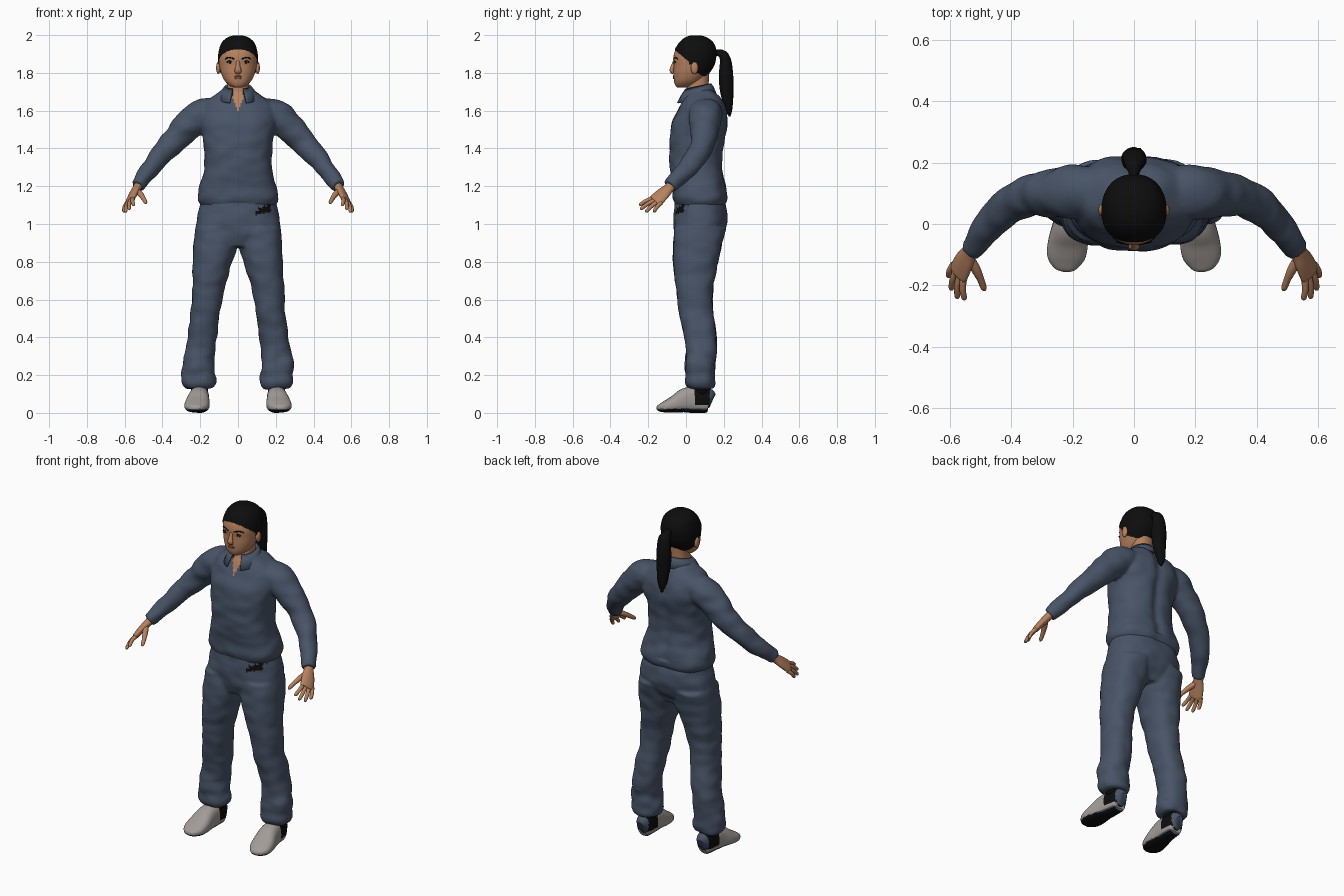
import bpy, bmesh, math
from math import sin, cos, pi, exp, radians
from mathutils import Vector, Matrix, noise
from mathutils.bvhtree import BVHTree

cube = bpy.data.objects.get("Cube")
if cube:
    bpy.data.objects.remove(cube)


def material(name, r, g, b):
    m = bpy.data.materials.new(name)
    m.use_nodes = True
    m.diffuse_color = (r, g, b, 1)
    node = next(n for n in m.node_tree.nodes if n.type == "BSDF_PRINCIPLED")
    node.inputs["Base Color"].default_value = (r, g, b, 1)
    node.inputs["Roughness"].default_value = 0.8
    return m


CLOTH = material("blue grey cloth", 0.065, 0.088, 0.135)
SKIN = material("skin", 0.47, 0.22, 0.115)
HAIR = material("black", 0.004, 0.004, 0.004)
SHOE = material("shoe grey", 0.36, 0.33, 0.31)
LIPS = material("lips", 0.30, 0.115, 0.075)
WHITE = material("eye white", 0.5, 0.45, 0.4)


def spline(keys, steps):
    """Catmull-Rom interpolation through tuples."""
    rows = [Vector(k) for k in keys]
    out = []
    for i in range(len(rows) - 1):
        a, b = rows[max(i - 1, 0)], rows[i]
        c, d = rows[i + 1], rows[min(i + 2, len(rows) - 1)]
        for j in range(steps):
            t = j / steps
            out.append(b + (c - a) * (t / 2) + (a * 2 - b * 5 + c * 4 - d) * (t * t / 2)
                       + (b * 3 - a - c * 3 + d) * (t ** 3 / 2))
    return out + [rows[-1]]


def skin_rings(bm, rings):
    """Bridge closed rings of points and cap both ends."""
    loops = [[bm.verts.new(p) for p in ring] for ring in rings]
    n = len(loops[0])
    for a, b in zip(loops, loops[1:]):
        for i in range(n):
            bm.faces.new((a[i], a[(i + 1) % n], b[(i + 1) % n], b[i]))
    bm.faces.new(loops[0])
    bm.faces.new(loops[-1])


def oval(n, power):
    pts = []
    for i in range(n):
        c, s = cos(2 * pi * i / n), sin(2 * pi * i / n)
        pts.append((math.copysign(abs(c) ** (2 / power), c),
                    math.copysign(abs(s) ** (2 / power), s)))
    return pts


def stack(bm, keys, side=1, n=48, steps=6, power=2.3):
    """Level rings; each key is height, x, half width, front y, back y."""
    rings = []
    for z, x, w, front, back in spline(keys, steps):
        rings.append([(side * (x + w * u), (front + back) / 2 + (back - front) / 2 * v, z)
                      for u, v in oval(n, power)])
    skin_rings(bm, rings)


def tube(bm, keys, ref, side=1, n=24, steps=5, power=2):
    """Rings square to a path; each key is x, y, z, radius along ref, other radius."""
    rows = spline(keys, steps)
    rings = []
    for i, row in enumerate(rows):
        p = Vector(row[:3])
        tangent = (Vector(rows[min(i + 1, len(rows) - 1)][:3])
                   - Vector(rows[max(i - 1, 0)][:3])).normalized()
        u = Vector(ref)
        u = (u - tangent * u.dot(tangent)).normalized()
        v = tangent.cross(u)
        ring = [p + u * (a * row[3]) + v * (b * row[4]) for a, b in oval(n, power)]
        rings.append([(side * q.x, q.y, q.z) for q in ring])
    skin_rings(bm, rings)


def ball(bm, centre, size):
    bmesh.ops.create_uvsphere(bm, u_segments=20, v_segments=12, radius=1,
                              matrix=Matrix.Translation(centre) @ Matrix.Diagonal((*size, 1)))


def finish(bm, name, mats, rule=None, voxel=0, folds=None):
    bmesh.ops.recalc_face_normals(bm, faces=bm.faces)
    mesh = bpy.data.meshes.new(name)
    bm.to_mesh(mesh)
    bm.free()
    ob = bpy.data.objects.new(name, mesh)
    bpy.context.collection.objects.link(ob)
    if voxel:  # fuse overlapping volumes into one soft garment
        fuse = ob.modifiers.new("fuse", "REMESH")
        fuse.mode = "VOXEL"
        fuse.voxel_size = voxel
        soft = ob.modifiers.new("soften", "SMOOTH")
        soft.iterations = 6
        bpy.context.view_layer.update()
        mesh = bpy.data.meshes.new_from_object(ob.evaluated_get(bpy.context.evaluated_depsgraph_get()))
        ob.modifiers.clear()
        ob.data = mesh
    if folds:
        shifts = [v.normal * folds(v.co) for v in mesh.vertices]
        for v, shift in zip(mesh.vertices, shifts):
            v.co += shift
    mesh.materials.clear()
    for m in mats:
        mesh.materials.append(m)
    if rule:
        for p in mesh.polygons:
            p.material_index = rule(p.center, p.normal)
    mesh.shade_smooth()
    return ob


def wrinkle(p):
    return 0.007 * noise.noise(Vector((p.x * 11, p.y * 11, p.z * 17)))


# Shirt: torso and sleeves
bm = bmesh.new()
stack(bm, [(1.09, 0, .19, -.05, .195), (1.13, 0, .213, -.068, .22), (1.19, 0, .207, -.07, .213),
           (1.27, 0, .182, -.083, .195), (1.36, 0, .177, -.088, .195), (1.45, 0, .185, -.085, .205),
           (1.53, 0, .2, -.075, .222), (1.6, 0, .195, -.045, .215), (1.65, 0, .17, -.02, .195),
           (1.69, 0, .115, 0, .165), (1.715, 0, .07, .005, .13)], power=2.5)
for s in (1, -1):
    tube(bm, [(.12, .1, 1.6, .085, .07), (.2, .105, 1.575, .088, .084), (.27, .1, 1.515, .078, .08),
              (.33, .095, 1.45, .066, .07), (.4, .065, 1.375, .061, .061), (.46, .01, 1.3, .055, .051),
              (.515, -.06, 1.225, .043, .041), (.533, -.085, 1.2, .04, .037)], (0, 1, 0), s)
finish(bm, "shirt", [CLOTH, SKIN],
       lambda c, n: int(c.z > 1.6 and c.y < .05 and abs(c.x) < .4 * (c.z - 1.6)), .008,
       lambda p: wrinkle(p) - (.012 * exp(-(p.x / .03) ** 2) if p.y > .1 and p.z > 1.15 else 0))

# Collar: folded band, open at the front
bm = bmesh.new()
rows = []
for i in range(33):
    a = radians(22 + 316 * i / 32)
    f = (1 + cos(a)) / 2
    row = []
    for r, z in ((.066, 1.67), (.07, 1.745 - .03 * f), (.083 + .01 * f, 1.73 - .045 * f),
                 (.1 + .018 * f, 1.69 - .05 * f)):
        row.append(bm.verts.new((r * sin(a), .062 - r * cos(a), z)))
    rows.append(row)
for a, b in zip(rows, rows[1:]):
    for j in range(3):
        bm.faces.new((a[j], b[j], b[j + 1], a[j + 1]))
collar = finish(bm, "collar", [CLOTH])
collar.modifiers.new("thickness", "SOLIDIFY").thickness = .006

# Trousers: hips and legs, with a dark patch by the left pocket
bm = bmesh.new()
stack(bm, [(.88, 0, .19, -.04, .16), (.95, 0, .228, -.063, .2), (1.02, 0, .222, -.065, .22),
           (1.1, 0, .203, -.062, .21), (1.18, 0, .185, -.055, .19)])
for s in (1, -1):
    stack(bm, [(.13, .205, .072, .015, .145), (.17, .205, .09, -.005, .152), (.25, .21, .085, -.005, .152),
               (.35, .197, .079, 0, .163), (.45, .183, .077, -.02, .157), (.55, .17, .078, -.042, .143),
               (.65, .158, .085, -.052, .143), (.78, .137, .1, -.066, .165), (.88, .12, .117, -.066, .187),
               (.98, .113, .113, -.062, .213)], s)


def pocket(c, n):
    wobble = .02 * noise.noise(c * 60)
    return int(c.y < .03 and .1 < c.x + wobble < .18 and abs(c.z + wobble - 1.05 - .2 * c.x) < .019)


finish(bm, "trousers", [CLOTH, HAIR], pocket, .008,
       lambda p: wrinkle(p) * (1.5 if p.z < .3 else 1))

# Shoes with dark soles and heels
def shoe_colour(c, n):
    if n.z < -.6:
        return 1
    if c.z < .022 or c.y > .125:
        return 2
    return int(c.y > .045 and c.z > .04)


for s, label in ((1, "left"), (-1, "right")):
    bm = bmesh.new()
    tube(bm, [(.2, .138, .06, .02, .035), (.2, .12, .066, .042, .064), (.203, .06, .07, .05, .07),
              (.208, 0, .066, .056, .066), (.215, -.06, .046, .065, .046), (.222, -.11, .032, .061, .031),
              (.225, -.145, .025, .036, .017), (.226, -.155, .023, .012, .006)],
         (1, 0, 0), s, n=40, steps=7, power=2.5)
    finish(bm, label + "_shoe", [SHOE, HAIR, CLOTH], shoe_colour)
    bm = bmesh.new()
    stack(bm, [(.09, .203, .045, .03, .125), (.2, .203, .045, .03, .125)], s, n=24, steps=2)
    finish(bm, label + "_sock", [HAIR])

    # Hands: palm, thumb and four fingers
    bm = bmesh.new()
    tube(bm, [(.52, -.065, 1.215, .028, .024), (.535, -.09, 1.19, .028, .022), (.552, -.12, 1.162, .038, .02),
              (.571, -.158, 1.126, .042, .016), (.574, -.166, 1.119, .036, .01)], (.5, .8, -.4), s)
    tips = [(.553, -.248, 1.1), (.577, -.243, 1.078), (.597, -.215, 1.063), (.606, -.172, 1.064)]
    for i, tip in enumerate(tips):
        base = Vector((.556, -.178, 1.135)).lerp(Vector((.587, -.132, 1.112)), i / 3)
        end = Vector(tip)
        mid = base.lerp(end, .5) + Vector((.004, 0, .004))
        tube(bm, [(*base, .012, .012), (*mid, .0105, .0105), (*base.lerp(end, .9), .009, .009),
                  (*end, .003, .003)], (1, 0, 0), s, n=12)
    tube(bm, [(.54, -.105, 1.18, .016, .016), (.517, -.145, 1.158, .016, .015), (.5, -.18, 1.135, .012, .012),
              (.49, -.208, 1.116, .01, .01), (.487, -.217, 1.109, .003, .003)], (1, 0, 0), s, n=12)
    finish(bm, label + "_hand", [SKIN])

# Head
skull = [(1.722, 0, .022, -.045, .0), (1.735, 0, .048, -.057, .05), (1.76, 0, .072, -.064, .085),
         (1.8, 0, .09, -.066, .12), (1.84, 0, .099, -.065, .145), (1.88, 0, .101, -.067, .155),
         (1.92, 0, .096, -.057, .156), (1.955, 0, .081, -.032, .14), (1.982, 0, .05, 0, .105),
         (1.993, 0, .016, .03, .07)]
bm = bmesh.new()
stack(bm, skull, n=64, steps=8, power=2.2)
surface = BVHTree.FromBMesh(bm)
finish(bm, "head", [SKIN])


def on_face(x, z):
    return surface.ray_cast(Vector((x, -1, z)), Vector((0, 1, 0)))[0]


# Neck, nose and ears
bm = bmesh.new()
stack(bm, [(1.6, 0, .07, -.01, .14), (1.68, 0, .06, .0, .125), (1.74, 0, .056, .005, .12),
           (1.82, 0, .06, .0, .125)])
finish(bm, "neck", [SKIN])
bm = bmesh.new()
tube(bm, [(0, -.061, 1.866, .009, .006), (0, -.069, 1.838, .011, .01), (0, -.075, 1.813, .018, .012),
          (0, -.066, 1.798, .014, .008)], (1, 0, 0))
finish(bm, "nose", [SKIN])
bm = bmesh.new()
for s in (1, -1):
    ball(bm, (s * .104, .045, 1.826), (.012, .02, .032))
finish(bm, "ears", [SKIN])

# Painted face: eyes, brows and lips as thin plates
whites, dark, lips = bmesh.new(), bmesh.new(), bmesh.new()
for s in (1, -1):
    p = on_face(s * .041, 1.858)
    ball(dark, p, (.02, .003, .0075))
    ball(whites, p + Vector((0, -.0015, -.001)), (.014, .003, .0042))
    ball(dark, p + Vector((0, -.003, 0)), (.006, .003, .005))
    arch = [on_face(s * x, z) for x, z in ((.018, 1.873), (.035, 1.879), (.052, 1.881), (.068, 1.873))]
    tube(dark, [(*q, .003, .0035) for q in arch], (0, 1, 0), n=10)
for z, w, h in ((1.781, .023, .005), (1.773, .02, .006)):
    ball(lips, on_face(0, z), (w, .0045, h))
finish(whites, "eye_whites", [WHITE])
finish(dark, "eyes_and_brows", [HAIR])
finish(lips, "lips", [LIPS])


# Hair cap, trimmed along the hairline
def has_hair(c):
    if c.y < .02:
        return c.z > 1.927 - .85 * (c.y + .065)
    if c.y < .055:
        return c.z > 1.845
    return c.z > 1.8 - .45 * (c.y - .055)


bm = bmesh.new()
stack(bm, [(z + (.006 if z > 1.95 else 0), x, w + .005, f - .004, b + .005) for z, x, w, f, b in skull],
      n=96, steps=12, power=2.2)
bare = [f for f in bm.faces if not has_hair(f.calc_center_median())]
bmesh.ops.delete(bm, geom=bare, context="FACES")
finish(bm, "hair_cap", [HAIR])

# Ponytail
bm = bmesh.new()
tube(bm, [(0, .13, 1.9, .02, .02), (0, .165, 1.907, .018, .018), (0, .195, 1.895, .03, .024),
          (0, .21, 1.86, .037, .031), (0, .212, 1.78, .042, .039), (0, .216, 1.7, .038, .035),
          (0, .226, 1.62, .026, .022), (0, .231, 1.57, .006, .005)], (1, 0, 0))
finish(bm, "ponytail", [HAIR], folds=lambda p: .004 * noise.noise(Vector((p.x * 60, p.y * 60, p.z * 6))))
